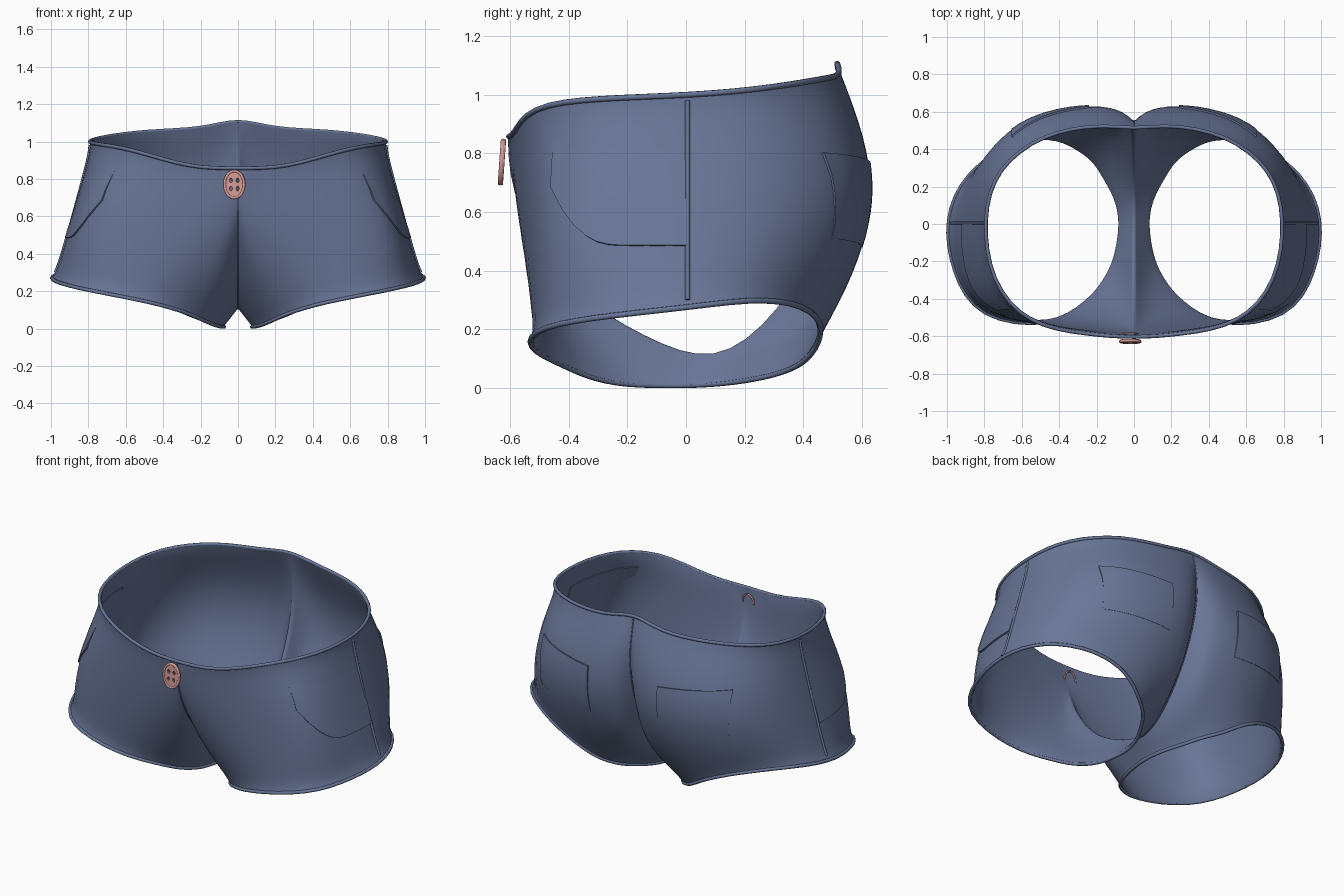
import bpy, bmesh, math
from mathutils import Vector
from mathutils.bvhtree import BVHTree

cube = bpy.data.objects.get("Cube")
if cube:
    bpy.data.objects.remove(cube, do_unlink=True)


def material(name, rgb):
    m = bpy.data.materials.new(name)
    m.use_nodes = True
    m.diffuse_color = (*rgb, 1)
    m.node_tree.nodes["Principled BSDF"].inputs["Base Color"].default_value = (*rgb, 1)
    return m


denim = material("denim blue", (0.14, 0.18, 0.31))
pink = material("button pink", (0.65, 0.32, 0.3))


def add_object(name, data, mat):
    obj = bpy.data.objects.new(name, data)
    bpy.context.collection.objects.link(obj)
    data.materials.clear()
    data.materials.append(mat)
    return obj


def bake(obj):
    """Replace an object's modifiers or curve by plain mesh data."""
    bpy.context.view_layer.update()
    graph = bpy.context.evaluated_depsgraph_get()
    mesh = bpy.data.meshes.new_from_object(obj.evaluated_get(graph))
    name, mat = obj.name, obj.data.materials[0]
    bpy.data.objects.remove(obj, do_unlink=True)
    return add_object(name, mesh, mat)


def smooth(obj, angle=50):
    bpy.ops.object.select_all(action='DESELECT')
    obj.select_set(True)
    bpy.context.view_layer.objects.active = obj
    bpy.ops.object.shade_smooth_by_angle(angle=math.radians(angle))


def cord(name, points, radius, cyclic=False, mat=denim):
    """A round cord through the given points."""
    curve = bpy.data.curves.new(name, 'CURVE')
    curve.dimensions = '3D'
    curve.bevel_depth = radius
    curve.bevel_resolution = 2
    curve.use_fill_caps = True
    line = curve.splines.new('POLY')
    line.points.add(len(points) - 1)
    for p, co in zip(line.points, points):
        p.co = (*co, 1)
    line.use_cyclic_u = cyclic
    obj = bake(add_object(name, curve, mat))
    smooth(obj)
    return obj


# Half of the garment: a tube from waist edge and centre seam to the leg hem
waist = [(0, -.602, .862), (.26, -.58, .87), (.55, -.51, .952), (.74, -.29, .985),
         (.785, .02, 1.0), (.71, .28, 1.025), (.48, .46, 1.055), (.2, .52, 1.07), (0, .51, 1.11)]
seam = [(0, .56, .85), (0, .49, .55), (0, .32, .26),
        (0, .1, .085), (0, -.15, .175), (0, -.38, .32), (0, -.575, .62)]
hem = [(.27, -.42, .08), (.47, -.525, .14), (.8, -.475, .205), (.95, -.25, .245),
       (.988, .02, .275), (.88, .26, .298), (.65, .42, .26), (.45, .455, .18),
       (.32, .41, .1), (.22, .34, .06), (.16, .25, .035), (.1, .14, .018),
       (.075, .02, .01), (.085, -.1, .01), (.115, -.22, .016), (.18, -.33, .04)]
# Outward swell of each strip, in x and y
swell = [(0, -.04), (0, -.005), (.06, 0), (.005, -.04), (-.008, 0), (.02, .05), (.05, .11), (.01, .14),
         (0, .165), (0, .12), (0, .1), (0, .04), (0, 0), (0, 0), (0, -.02), (0, -.03)]
rows = [0, .08, .25, .42, .6, .78, .93, 1]

bm = bmesh.new()
for side in (1, -1):
    grid = []
    for t in rows:
        ring = []
        for top, low, (dx, dy) in zip(waist + seam, hem, swell):
            co = Vector(top).lerp(Vector(low), t)
            co += Vector((dx, dy, 0)) * math.sin(math.pi * t)
            ring.append(bm.verts.new((side * co.x, co.y, co.z)))
        grid.append(ring)
    n = len(hem)
    for a, b in zip(grid, grid[1:]):
        for i in range(n):
            quad = (a[i], a[(i + 1) % n], b[(i + 1) % n], b[i])
            bm.faces.new(quad if side > 0 else quad[::-1])
bmesh.ops.remove_doubles(bm, verts=bm.verts, dist=.0005)
# Push the cage out so the subdivided cloth keeps its size
moved = {}
for v in bm.verts:
    edges = [e for e in v.link_edges if e.is_boundary or not v.is_boundary]
    mean = sum((e.other_vert(v).co for e in edges), Vector()) / len(edges)
    moved[v] = v.co + (v.co - mean) * .4
for v, co in moved.items():
    v.co = co
bm.normal_update()
front = min(bm.faces, key=lambda f: f.calc_center_median().y)
if front.normal.y > 0:
    bmesh.ops.reverse_faces(bm, faces=bm.faces)
mesh = bpy.data.meshes.new("shorts_body")
bm.to_mesh(mesh)
bm.free()
body = add_object("shorts_body", mesh, denim)
body.modifiers.new("round", 'SUBSURF').levels = 2
body = bake(body)


def chains(edges):
    """Join edges into ordered runs of points, each with a closed flag."""
    links = {}
    for e in edges:
        for v in e.verts:
            links.setdefault(v, []).append(e.other_vert(v))
    found = []
    while links:
        v = next((k for k in links if len(links[k]) == 1), next(iter(links)))
        closed, run = len(links[v]) > 1, []
        while v:
            run.append(v.co.copy())
            near = links.pop(v)
            v = next((w for w in near if w in links), None)
        found.append((run, closed))
    return found


# Rolled edges and centre seam follow the cloth
bm = bmesh.new()
bm.from_mesh(body.data)
tree = BVHTree.FromBMesh(bm)
edge_loops = chains([e for e in bm.edges if e.is_boundary])
centre = chains([e for e in bm.edges if all(abs(v.co.x) < .0001 for v in e.verts)])
bm.free()
for run, closed in edge_loops:
    mid = sum(p.x for p in run) / len(run)
    name = "waist_edge" if abs(mid) < .1 else "left_hem" if mid > 0 else "right_hem"
    cord(name, run, .01, closed)
for run, closed in centre:
    cord("centre_seam", run, .004, closed)


def surface(origin, direction, lift):
    hit, normal, _, _ = tree.ray_cast(Vector(origin), Vector(direction))
    if hit is None:
        hit, normal, _, _ = tree.find_nearest(Vector(origin) + Vector(direction) * 1.3)
    return hit + normal * lift


def patch(name, ray, low_lift, top_lift, count=12):
    """A cloth panel laid on the body; ray(u, v) gives origin and direction."""
    bm = bmesh.new()
    g = [[bm.verts.new(surface(*ray(i / count, j / count),
                               low_lift + (top_lift - low_lift) * j / count))
          for j in range(count + 1)] for i in range(count + 1)]
    faces = [bm.faces.new((g[i][j], g[i + 1][j], g[i + 1][j + 1], g[i][j + 1]))
             for i in range(count) for j in range(count)]
    bm.normal_update()
    if faces[0].normal.dot(Vector(ray(0, 0)[1])) > 0:
        bmesh.ops.reverse_faces(bm, faces=faces)
    mesh = bpy.data.meshes.new(name)
    bm.to_mesh(mesh)
    bm.free()
    obj = add_object(name, mesh, denim)
    solid = obj.modifiers.new("thickness", 'SOLIDIFY')
    solid.thickness, solid.offset = .012, -1
    smooth(bake(obj))


for side, label in ((1, "left"), (-1, "right")):
    # Front pocket with a rounded lower corner, its top blending into the cloth
    def front_ray(u, v):
        y = -.455 + .455 * u
        low = .485 + .2 * max(0, (-.2 - y) / .255) ** 3
        return (side * 2, y, low + (.88 - low) * v), (-side, 0, 0)

    # Back pocket, its lower edge blending into the cloth
    def back_ray(u, v):
        return (side * (.24 + .41 * u), 2, .48 + .29 * v + .03 * u), (0, -1, 0)

    patch(label + "_front_pocket", front_ray, .01, -.002)
    patch(label + "_back_pocket", back_ray, .003, .01)
    cord(label + "_side_seam",
         [surface((side * 2, .005, .3 + .68 * k / 16), (-side, 0, 0), 0)
          for k in range(17)], .008)

# Cloth thickness
solid = body.modifiers.new("thickness", 'SOLIDIFY')
solid.thickness, solid.offset = .01, -1
smooth(bake(body), 60)

# Button with four holes and a raised rim
curve = bpy.data.curves.new("button", 'CURVE')
curve.dimensions = '2D'
curve.fill_mode = 'BOTH'
curve.extrude, curve.bevel_depth = .004, .003
holes = [(x, y, .01, .014) for x in (-.018, .018) for y in (-.022, .022)]


def oval(rx, ry, z=0, steps=24):
    return [(rx * math.cos(math.tau * k / 24), ry * math.sin(math.tau * k / 24), z)
            for k in range(steps)]


for cx, cy, rx, ry in [(0, 0, .055, .075)] + holes:
    ring = curve.splines.new('POLY')
    ring.points.add(23)
    for p, (x, y, z) in zip(ring.points, oval(rx, ry)):
        p.co = (cx + x, cy + y, z, 1)
    ring.use_cyclic_u = True
button = bake(add_object("button", curve, pink))
smooth(button)
rim = cord("button_rim", oval(.052, .072, .003), .008, True, pink)
# Backing loop on the inside of the waist, behind the button
backing = cord("button_backing", oval(.04, .06, -.038, 13), .005, False, pink)
for part in (button, rim, backing):
    part.location = (-.02, -.626, .77)
    part.rotation_euler.x = math.radians(86)
